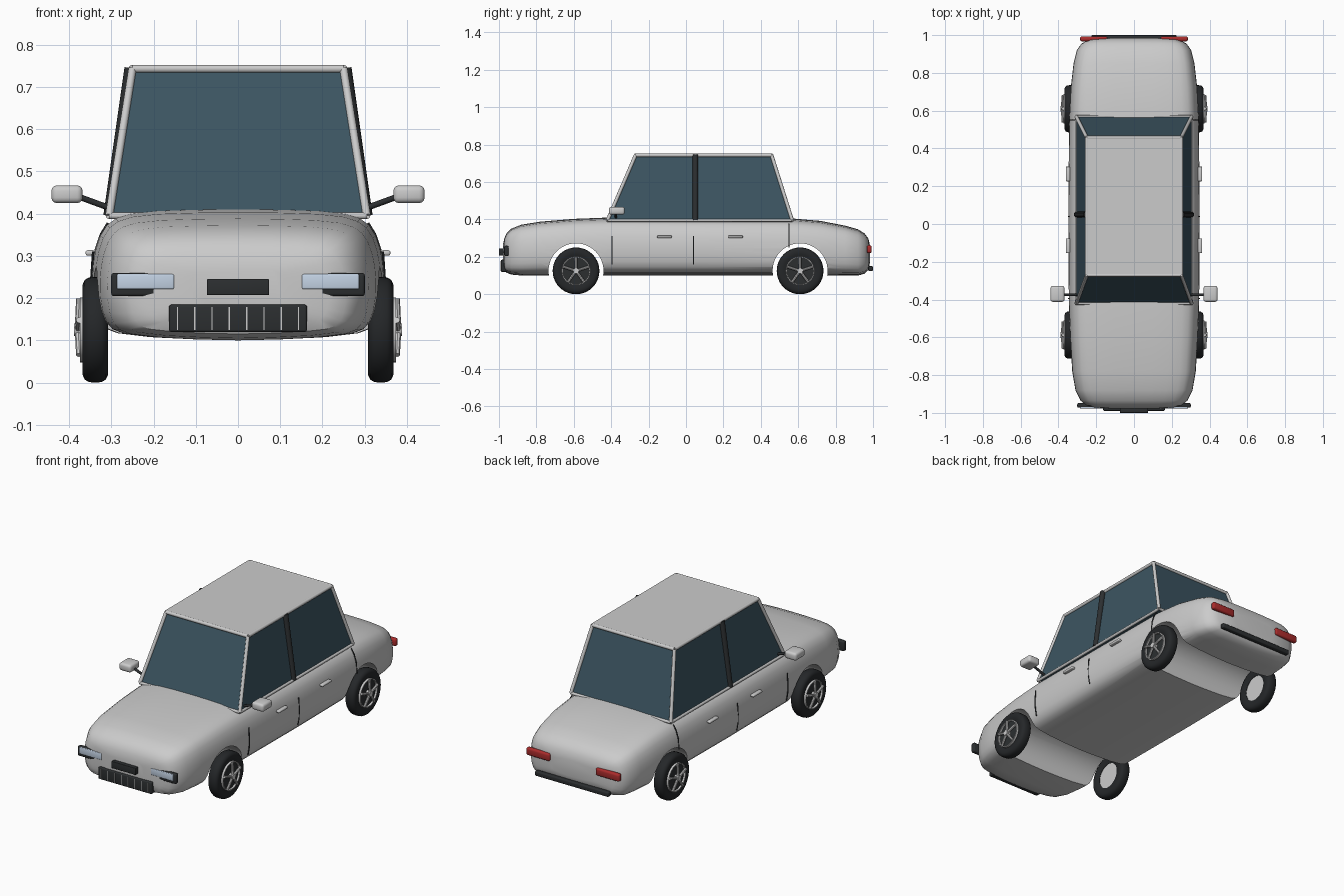
import bpy, bmesh, math
from mathutils import Vector

if "Cube" in bpy.data.objects:
    bpy.data.objects.remove(bpy.data.objects["Cube"])


def material(name, rgb):
    m = bpy.data.materials.new(name)
    m.diffuse_color = (*rgb, 1)
    m.use_nodes = True
    m.node_tree.nodes["Principled BSDF"].inputs["Base Color"].default_value = m.diffuse_color
    return m


GLASS = material("glass", (0.045, 0.09, 0.12))
DARK = material("dark_trim", (0.025, 0.028, 0.03))
TYRE = material("rubber", (0.018, 0.02, 0.022))
RED = material("red_lens", (0.4, 0.025, 0.025))
LENS = material("clear_lens", (0.55, 0.65, 0.78))


def finish(name, bm, mat=None, smooth=True):
    bmesh.ops.recalc_face_normals(bm, faces=bm.faces)
    me = bpy.data.meshes.new(name)
    bm.to_mesh(me)
    bm.free()
    ob = bpy.data.objects.new(name, me)
    bpy.context.collection.objects.link(ob)
    if mat:
        me.materials.append(mat)
    if smooth:
        shade(ob)
    return ob


def shade(ob):
    bpy.ops.object.select_all(action='DESELECT')
    bpy.context.view_layer.objects.active = ob
    ob.select_set(True)
    bpy.ops.object.shade_smooth_by_angle(angle=math.radians(35))


def box(name, c, size, mat=None, bevel=0.0):
    bm = bmesh.new()
    bmesh.ops.create_cube(bm, size=1)
    for v in bm.verts:
        v.co = Vector(c) + Vector([a * b for a, b in zip(v.co, size)])
    if bevel:
        bmesh.ops.bevel(bm, geom=bm.edges[:], offset=bevel, segments=3, profile=0.5, affect='EDGES')
    return finish(name, bm, mat)


def tube(name, pts, r, mat=None, n=12):
    bm = bmesh.new()
    for a, b in zip(pts, pts[1:]):
        a, b = Vector(a), Vector(b)
        d = b - a
        m = d.to_track_quat('Z', 'Y').to_matrix().to_4x4()
        m.translation = (a + b) / 2
        bmesh.ops.create_cone(bm, cap_ends=True, segments=n, radius1=r, radius2=r, depth=d.length, matrix=m)
    return finish(name, bm, mat)


def loft(name, rings, mat=None, closed=False):
    bm = bmesh.new()
    vs = [[bm.verts.new(p) for p in ring] for ring in rings]
    n = len(vs[0])
    pairs = list(zip(vs, vs[1:])) + ([(vs[-1], vs[0])] if closed else [])
    for a, b in pairs:
        for i in range(n):
            bm.faces.new((a[i], a[(i + 1) % n], b[(i + 1) % n], b[i]))
    if not closed:
        bm.faces.new(vs[0])
        bm.faces.new(vs[-1])
    return finish(name, bm, mat)


# Body shell: one half section (width fraction, height fraction) scaled along y
half = [(0, 1), (.3, .997), (.55, .988), (.74, .965), (.84, .93), (.9, .88), (.945, .8), (.975, .7),
        (.992, .6), (1, .48), (.997, .36), (.98, .24), (.95, .15), (.9, .09), (.82, .055), (.6, .025), (.3, .008), (0, 0)]
section = half + [(-x, z) for x, z in half[-2:0:-1]]
stations = [(-.978, .11, .17, .27), (-.971, .215, .135, .30), (-.96, .255, .115, .325), (-.935, .283, .105, .35),
            (-.88, .31, .10, .372), (-.78, .327, .10, .388), (-.6, .338, .10, .403), (-.42, .345, .10, .41),
            (.08, .348, .10, .406), (.57, .343, .10, .405), (.72, .335, .10, .392), (.85, .32, .10, .367),
            (.92, .303, .10, .347), (.955, .278, .11, .325), (.975, .24, .13, .298), (.984, .13, .17, .26)]
body = loft("body_shell", [[(x * w, y, zb + z * (zt - zb)) for x, z in section] for y, w, zb, zt in stations])

# Wheel arches cut straight through
WHEEL_Y, WHEEL_Z = (-.588, .61), .125
for y in WHEEL_Y:
    cutter = tube("arch_cutter", [(-.6, y, WHEEL_Z), (.6, y, WHEEL_Z)], .147, n=48)
    cutter.hide_render = True
    mod = body.modifiers.new("arch", 'BOOLEAN')
    mod.operation, mod.solver, mod.object = 'DIFFERENCE', 'EXACT', cutter
    bpy.context.view_layer.objects.active = body
    bpy.ops.object.modifier_apply(modifier=mod.name)
    bpy.data.objects.remove(cutter)
shade(body)

# Cabin: glass block, frame rails and roof panel
low = [(-.305, -.42, .395), (.305, -.42, .395), (.305, .568, .395), (-.305, .568, .395)]
top = [(-.25, -.27, .743), (.25, -.27, .743), (.25, .458, .743), (-.25, .458, .743)]
loft("cabin_glass", [low, top], GLASS)
for i in range(4):
    j = (i + 1) % 4
    tube("cabin_pillar", [low[i], top[i]], .0095)
    tube("roof_rail", [top[i], top[j]], .0095)
    tube("sill_rail", [low[i], low[j]], .008)
box("roof_panel", (0, .094, .742), (.5, .728, .018))

# Wheels
tyre_profile = [(.07, -.022), (.09, -.029), (.107, -.03), (.118, -.025), (.124, -.015), (.125, 0),
                (.124, .015), (.118, .025), (.107, .03), (.09, .029), (.07, .022)]
for s in (-1, 1):
    for y in WHEEL_Y:
        cx = s * .338

        def around(r, a, x):
            return (cx + s * x, y + r * math.sin(a), WHEEL_Z + r * math.cos(a))

        loft("tyre", [[around(r, k * math.tau / 40, x) for r, x in tyre_profile] for k in range(40)], TYRE, True)
        tube("wheel_rim", [around(0, 0, -.02), around(0, 0, .015)], .0715, n=32)
        tube("wheel_face", [around(0, 0, .014), around(0, 0, .026)], .074, DARK, 32)
        ring = [(.071, .024), (.077, .024), (.077, .036), (.071, .036)]
        loft("rim_ring", [[around(r, k * math.tau / 40, x) for r, x in ring] for k in range(40)], None, True)
        tube("wheel_hub", [around(0, 0, .02), around(0, 0, .05)], .015, None, 20)
        for k in range(5):
            a = k * math.tau / 5
            tube("wheel_spoke", [around(.008, a, .041), around(.074, a, .038)], .0075, None, 8)

# Parts repeated on both sides
for s in (-1, 1):
    tube("centre_pillar", [(s * .304, .05, .395), (s * .254, .05, .745)], .015, DARK)
    tube("mirror_stalk", [(s * .295, -.375, .41), (s * .385, -.375, .443)], .007, DARK)
    box("mirror_head", (s * .405, -.37, .446), (.074, .085, .042), None, .013)
    for y in (-.115, .265):
        box("door_handle", (s * .35, y, .307), (.022, .078, .013), None, .005)
    for y in (-.395, .04):
        tube("door_seam", [(s * .338, y, .16), (s * .345, y, .2), (s * .347, y, .25), (s * .343, y, .31)], .003, DARK, 8)
    tube("rear_door_seam", [(s * .342, .55, .25), (s * .338, .55, .31), (s * .325, .55, .35), (s * .308, .55, .378)],
         .003, DARK, 8)
    box("headlight_housing", (s * .217, -.96, .232), (.167, .024, .055), DARK, .007)
    box("headlight_lens", (s * .219, -.967, .239), (.136, .02, .036), LENS, .004)
    box("tail_light", (s * .213, .98, .241), (.145, .026, .042), RED, .01)

# Nose and tail trim
box("number_plate", (0, -.987, .226), (.148, .026, .038), DARK, .003)
box("grille", (0, -.972, .152), (.327, .034, .065), DARK, .006)
for i in range(8):
    box("grille_bar", ((i - 3.5) * .041, -.988, .152), (.003, .006, .054))
box("rear_bumper", (0, .987, .137), (.45, .026, .026), DARK, .006)
